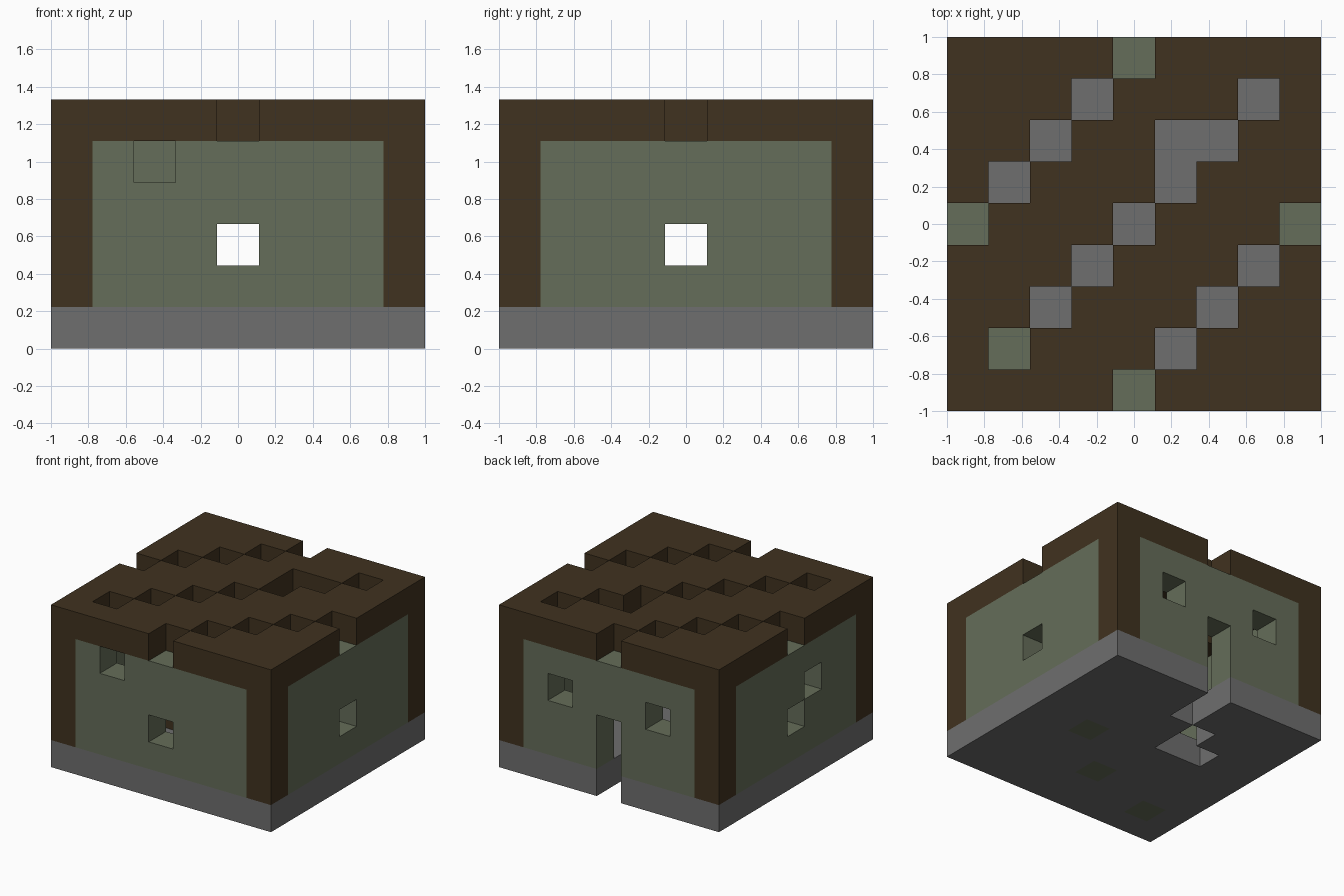
import bpy
import bmesh
from itertools import product
from mathutils import Vector

N, LEVELS = 9, 6
LAST = N - 1
UNIT = 2 / N

cube = bpy.data.objects.get("Cube")
if cube:
    bpy.data.objects.remove(cube, do_unlink=True)


def make_material(name, rgb):
    mat = bpy.data.materials.new(name)
    mat.use_nodes = True
    color = (*rgb, 1)
    mat.diffuse_color = color
    bsdf = mat.node_tree.nodes["Principled BSDF"]
    bsdf.inputs["Base Color"].default_value = color
    bsdf.inputs["Roughness"].default_value = 0.9
    return mat


brown = make_material("dark brown wood", (0.051, 0.032, 0.014))
green = make_material("mossy green", (0.130, 0.153, 0.100))
grey = make_material("stone grey", (0.156, 0.156, 0.156))

# Openings, as (column, row) for flat layers and (column, row, level) in walls
FLOOR_GAPS = {(4, 8), (4, 7), (3, 6), (3, 5), (2, 5)}
ROOF_GAPS = {(4, 8), (3, 7), (7, 7), (2, 6), (5, 6), (6, 6), (1, 5), (5, 5),
             (0, 4), (4, 4), (8, 4), (3, 3), (7, 3), (2, 2), (6, 2),
             (1, 1), (5, 1), (4, 0)}
WINDOWS = {(4, 0, 2), (2, 0, 4),                # front
           (4, 8, 1), (4, 8, 2),                # back doorway
           (2, 8, 3), (6, 8, 3),                # back
           (8, 4, 2), (0, 4, 2), (0, 3, 3)}     # sides
GREEN_BLOCKS = {(1, 1), (4, 2), (6, 4)}
WOOD_BLOCK = (2, 3, 1)


def part_at(i, j, k):
    """Name of the part that fills a grid cell, or None where it is open."""
    if (i, j) in GREEN_BLOCKS and k < 2:
        return "inner_green_blocks"
    if k == 0:
        return None if (i, j) in FLOOR_GAPS else "foundation"
    if k == LEVELS - 1:
        return None if (i, j) in ROOF_GAPS else "roof"
    if (i, j, k) == WOOD_BLOCK:
        return "inner_wood_block"
    on_x, on_y = i in (0, LAST), j in (0, LAST)
    if on_x and on_y:
        return "corner_posts"
    if (on_x or on_y) and (i, j, k) not in WINDOWS:
        return "walls"
    return None


cells = {c: part_at(*c) for c in product(range(N), range(N), range(LEVELS))}
cells = {c: p for c, p in cells.items() if p}


def build_part(name, mat):
    """Join the part's cells, keeping only faces open to the air."""
    bm = bmesh.new()
    for cell in (c for c, p in cells.items() if p == name):
        center = Vector(cell) + Vector((0.5, 0.5, 0.5))
        for axis, sign in product(range(3), (-1, 1)):
            step = Vector((0, 0, 0))
            step[axis] = sign
            if tuple(int(v) for v in Vector(cell) + step) in cells:
                continue
            u = Vector((0, 0, 0))
            u[(axis + 1) % 3] = 0.5
            v = step.cross(u)
            mid = center + step * 0.5
            corners = (mid - u - v, mid + u - v, mid + u + v, mid - u + v)
            bm.faces.new([bm.verts.new(p) for p in corners])
    bmesh.ops.remove_doubles(bm, verts=bm.verts, dist=0.001)
    # Centre the grid on the origin and scale it to size
    bmesh.ops.translate(bm, verts=bm.verts, vec=(-N / 2, -N / 2, 0))
    bmesh.ops.scale(bm, verts=bm.verts, vec=(UNIT, UNIT, UNIT))
    mesh = bpy.data.meshes.new(name)
    bm.to_mesh(mesh)
    bm.free()
    mesh.materials.append(mat)
    bpy.context.collection.objects.link(bpy.data.objects.new(name, mesh))


for part, mat in {"foundation": grey, "walls": green, "corner_posts": brown,
                  "roof": brown, "inner_green_blocks": green,
                  "inner_wood_block": brown}.items():
    build_part(part, mat)
